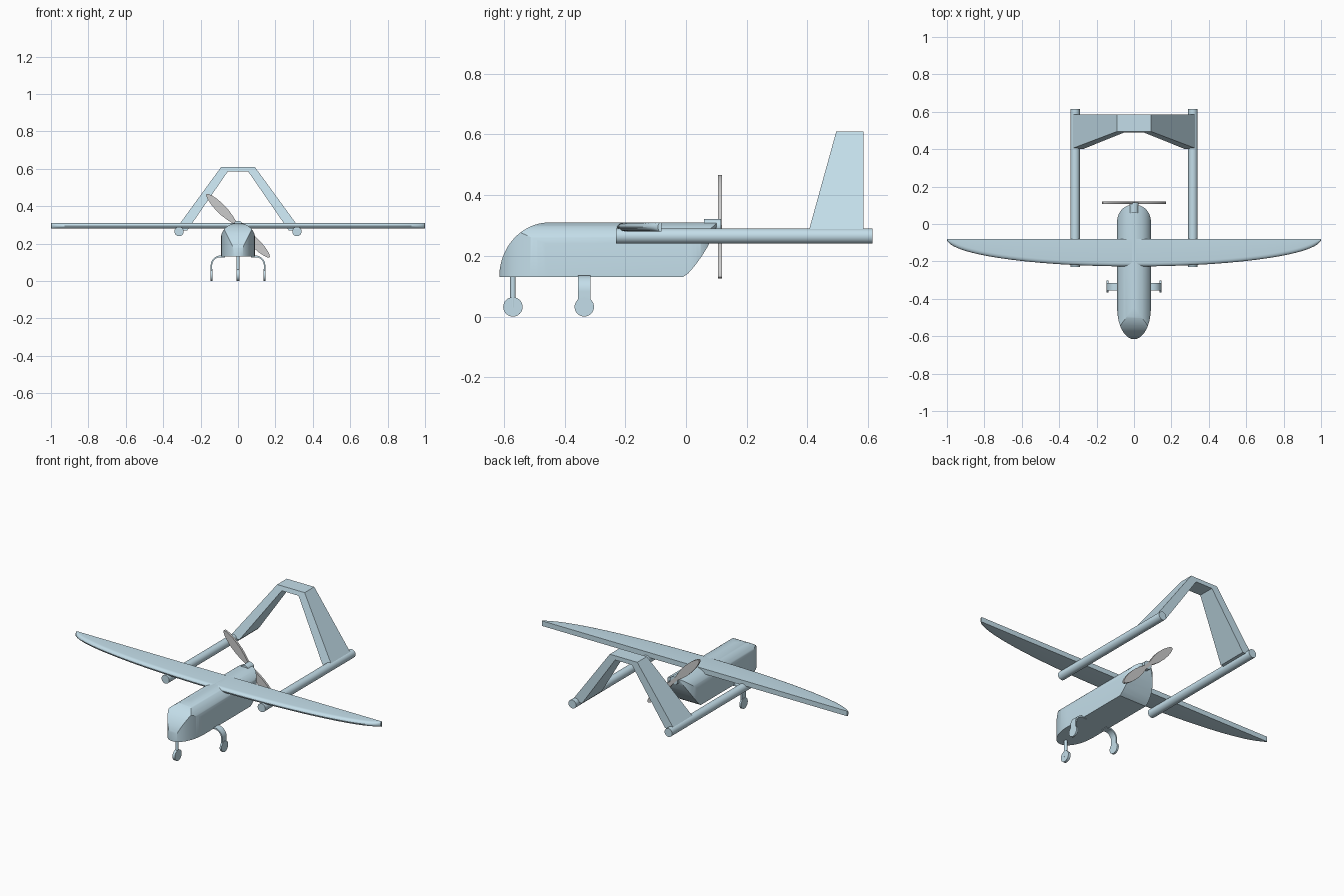
import bpy, bmesh
from math import cos, sin, pi, sqrt, radians
from mathutils import Matrix

if "Cube" in bpy.data.objects:
    bpy.data.objects.remove(bpy.data.objects["Cube"])

blue = bpy.data.materials.new("pale_blue")
blue.diffuse_color = (0.55, 0.73, 0.82, 1)
blue.use_nodes = True
blue.node_tree.nodes["Principled BSDF"].inputs["Base Color"].default_value = blue.diffuse_color


def loft(name, rings, mat=blue, smooth=True):
    """Skin a list of closed rings of 3D points and cap both ends."""
    bm = bmesh.new()
    rows = [[bm.verts.new(p) for p in r] for r in rings]
    n = len(rows[0])
    for a, b in zip(rows, rows[1:]):
        for i in range(n):
            j = (i + 1) % n
            bm.faces.new((a[i], a[j], b[j], b[i]))
    bm.faces.new(rows[0])
    bm.faces.new(rows[-1])
    bmesh.ops.recalc_face_normals(bm, faces=bm.faces)
    me = bpy.data.meshes.new(name)
    bm.to_mesh(me)
    bm.free()
    ob = bpy.data.objects.new(name, me)
    bpy.context.collection.objects.link(ob)
    if mat:
        me.materials.append(mat)
    if smooth:
        shade(ob)
    return ob


def shade(ob):
    bpy.ops.object.select_all(action='DESELECT')
    ob.select_set(True)
    bpy.context.view_layer.objects.active = ob
    bpy.ops.object.shade_smooth_by_angle(angle=radians(30))


def prism(name, pts, axis, lo, hi, **kw):
    """Extrude a 2D profile along an axis (profile uses the other two, in order)."""
    def put(p, t):
        v = list(p)
        v.insert(axis, t)
        return v
    return loft(name, [[put(p, t) for p in pts] for t in (lo, hi)], **kw)


def arc(cx, cy, rx, ry, a0, a1, n=20):
    return [(cx + rx * cos(radians(a0 + (a1 - a0) * i / n)),
             cy + ry * sin(radians(a0 + (a1 - a0) * i / n))) for i in range(n + 1)]


def disc(name, c, r, axis, lo, hi, n=32, **kw):
    return prism(name, arc(c[0], c[1], r, r, 0, 360 - 360 / n, n - 1), axis, lo, hi, **kw)


# Fuselage: side profile intersected with plan outline and arched section
side = arc(-0.45, 0.13, 0.165, 0.18, 180, 90, 24) + [
    (0.10, 0.31), (0.10, 0.295), (0.087, 0.262), (0.07, 0.228),
    (0.05, 0.196), (0.028, 0.166), (0.008, 0.143), (-0.01, 0.13)]
plan = arc(0, -0.45, 0.09, 0.166, 180, 360, 40) + arc(0, 0.015, 0.09, 0.09, 0, 180, 32)
arch = [(-0.091, 0.1), (0.091, 0.1)] + arc(0, 0.23, 0.091, 0.0805, 0, 180, 32)
body = prism("fuselage", side, 0, -0.2, 0.2, smooth=False)
cutters = [prism("plan_cutter", plan, 2, 0.0, 0.5, smooth=False),
           prism("arch_cutter", arch, 1, -0.8, 0.3, smooth=False)]
bpy.context.view_layer.objects.active = body
for c in cutters:
    c.hide_render = True
    m = body.modifiers.new("cut", 'BOOLEAN')
    m.operation, m.solver, m.object = 'INTERSECT', 'EXACT', c
    bpy.ops.object.modifier_apply(modifier=m.name)
for c in cutters:
    bpy.data.objects.remove(c)
shade(body)

# Wing: straight trailing edge, elliptical rounded leading edge
rings = []
N = 48
for i in range(N + 1):
    x = -cos(pi * i / N)
    chord = max(0.012, 0.147 * sqrt(max(0, 1 - x * x)))
    yf = -0.08 - chord
    r = min(0.022, chord * 0.6)
    nose = arc(yf + r, 0.295, r, 0.015, 90, 270, 8)
    rings.append([(x, y, z) for y, z in [(-0.08, 0.28), (-0.08, 0.31)] + nose])
loft("wing", rings)

# Tail: slanted fins joined by a top bar, with a swept leading edge
half = [(0.338, 0.27), (0.09, 0.61), (0.055, 0.585), (0.272, 0.27)]
outline = half[:2] + [(-x, z) for x, z in half[1::-1]] + \
    [(-x, z) for x, z in half[:1:-1]] + half[2:]
front = [(x, 0.405 + (z - 0.285) * 0.277, z) for x, z in outline]
back = [(x, 0.585, z) for x, z in outline]
loft("tail", [front, back], smooth=False)

# Booms and main landing gear on both sides
for s, tag in ((-1, "left"), (1, "right")):
    disc(f"{tag}_boom", (s * 0.315, 0.265), 0.025, 1, -0.23, 0.615)
    leg = [(0.07, 0.136)] + arc(0.095, 0.083, 0.051, 0.053, 90, 0, 12) + [(0.146, 0.03), (0.138, 0.03)] \
        + arc(0.095, 0.083, 0.043, 0.044, 0, 90, 12) + [(0.07, 0.127)]
    prism(f"{tag}_main_leg", [(s * x, z) for x, z in leg], 1, -0.355, -0.315)
    disc(f"{tag}_main_wheel", (-0.335, 0.032), 0.032, 0, s * 0.137, s * 0.148)

# Nose gear
disc("nose_leg", (0, -0.57), 0.009, 2, 0.03, 0.19, n=16)
disc("nose_wheel", (-0.57, 0.032), 0.032, 0, -0.008, 0.008)

# Pusher propeller: hub and two grey flat blades
disc("propeller_hub", (0, 0.297), 0.025, 1, 0.06, 0.116)
shape = [(0.0, 0.010), (0.03, 0.011), (0.06, 0.018), (0.10, 0.024), (0.14, 0.025),
         (0.18, 0.022), (0.21, 0.016), (0.23, 0.009), (0.238, 0.003)]
blade = [(l, w) for l, w in shape] + [(l, -w) for l, w in reversed(shape)]
for k, a in enumerate((135, 315)):
    ob = prism(f"propeller_blade_{k + 1}", blade, 1, 0.106, 0.119, mat=None)
    ob.data.transform(Matrix.Translation((0, 0, 0.296)) @ Matrix.Rotation(-radians(a), 4, 'Y'))
